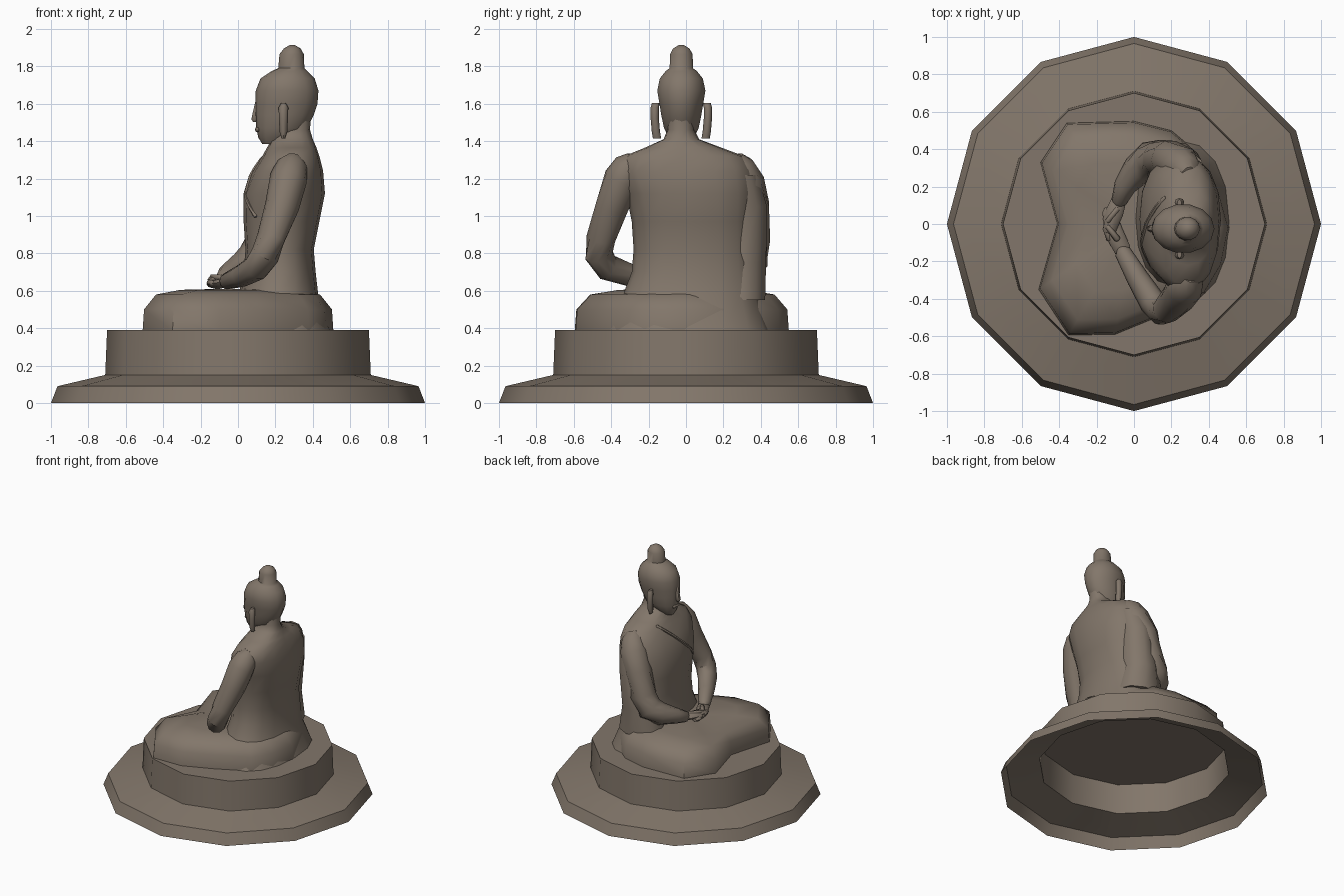
import bpy, bmesh, math
from mathutils import Vector
from mathutils.bvhtree import BVHTree

stone = bpy.data.materials.new("brown stone")
stone.diffuse_color = (0.225, 0.183, 0.145, 1)


def loft(name, rings, cap_start=True, cap_end=True, angle=50):
    """Skin a list of equal-length point rings."""
    bm = bmesh.new()
    rows = [[bm.verts.new(p) for p in ring] for ring in rings]
    n = len(rows[0])
    for a, b in zip(rows, rows[1:]):
        for i in range(n):
            j = (i + 1) % n
            bm.faces.new((a[i], a[j], b[j], b[i]))
    if cap_start:
        bm.faces.new(rows[0][::-1])
    if cap_end:
        bm.faces.new(rows[-1])
    bmesh.ops.recalc_face_normals(bm, faces=bm.faces)
    me = bpy.data.meshes.new(name)
    bm.to_mesh(me)
    bm.free()
    for p in me.polygons:
        p.use_smooth = True
    me.set_sharp_from_angle(angle=math.radians(angle))
    me.materials.append(stone)
    ob = bpy.data.objects.new(name, me)
    bpy.context.scene.collection.objects.link(ob)
    return ob


def oval(z, x0, x1, y0, y1, n=16, power=1.0):
    """Horizontal oval ring filling the given x and y limits."""
    pts = []
    for i in range(n):
        a = 2 * math.pi * i / n
        c, s = math.cos(a), math.sin(a)
        c = math.copysign(abs(c) ** power, c)
        s = math.copysign(abs(s) ** power, s)
        pts.append(((x0 + x1) / 2 + c * (x1 - x0) / 2,
                    (y0 + y1) / 2 + s * (y1 - y0) / 2, z))
    return pts


def limb(name, path, n=10, flat=1.0):
    """Tube with rounded ends through (x, y, z, radius) points."""
    pts = [Vector(p[:3]) for p in path]
    rad = [p[3] for p in path]
    d0 = (pts[1] - pts[0]).normalized()
    d1 = (pts[-1] - pts[-2]).normalized()
    pts = [pts[0] - d0 * rad[0] * 0.6] + pts + [pts[-1] + d1 * rad[-1] * 0.6]
    rad = [rad[0] * 0.5] + rad + [rad[-1] * 0.5]
    rings = []
    for k, (p, r) in enumerate(zip(pts, rad)):
        d = pts[min(k + 1, len(pts) - 1)] - pts[max(k - 1, 0)]
        side = d.cross(Vector((0, 0, 1)))
        if side.length < 1e-4:
            side = Vector((0, 1, 0))
        side.normalize()
        up = side.cross(d).normalized()
        rings.append([p + side * r * math.cos(t) + up * r * flat * math.sin(t)
                      for t in (2 * math.pi * i / n for i in range(n))])
    return loft(name, rings)


# Twelve-sided flared pedestal, open underneath
loft("pedestal", [oval(z, -r, r, -r, r, 12) for r, z in
                  ((1, 0), (0.965, 0.09), (0.71, 0.15), (0.70, 0.39))],
     cap_start=False)

# Crossed legs: one outline, drawn in towards the top
outline = [(-0.5, 0.33), (-0.36, 0.54), (0, 0.55), (0.2, 0.5), (0.33, 0.39),
           (0.45, 0.2), (0.51, -0.02), (0.47, -0.22), (0.38, -0.37),
           (0.12, -0.5), (-0.1, -0.59), (-0.35, -0.595), (-0.51, -0.35),
           (-0.41, 0)]
levels = ((1, 0.385), (0.985, 0.5), (0.86, 0.58), (0.6, 0.605), (0.2, 0.61))
loft("crossed_legs", [[(x * s, y * s, z - (0.03 if x == -0.41 and 0.3 < s < 0.9 else 0))
                       for x, y in outline] for s, z in levels])

# Robed torso from the spreading hem up to the neck
torso = loft("torso", [oval(*r, power=0.88) for r in (
    (0.385, -0.05, 0.51, -0.43, 0.45),
    (0.57, 0.0, 0.43, -0.34, 0.39),
    (0.70, 0.03, 0.415, -0.29, 0.37),
    (0.82, 0.04, 0.405, -0.28, 0.36),
    (0.97, 0.03, 0.435, -0.29, 0.36),
    (1.12, 0.03, 0.465, -0.32, 0.37),
    (1.24, 0.08, 0.455, -0.36, 0.36),
    (1.32, 0.13, 0.435, -0.33, 0.31),
    (1.365, 0.155, 0.42, -0.22, 0.19),
    (1.41, 0.18, 0.40, -0.12, 0.07),
    (1.46, 0.19, 0.385, -0.10, 0.045),
    (1.54, 0.19, 0.39, -0.10, 0.045))])

# Thin robe edge running diagonally across the chest
tree = BVHTree.FromPolygons([v.co for v in torso.data.vertices],
                            [p.vertices for p in torso.data.polygons])
edge = []
for i in range(9):
    t = i / 8
    hit = tree.ray_cast(Vector((-1, 0.14 - 0.36 * t, 1.34 - 0.34 * t)), Vector((1, 0, 0)))[0]
    if hit:
        edge.append((*hit, 0.012))
limb("robe_edge", edge, 6)

# Bare arm on one side, bent at the elbow
limb("bare_arm", [(0.29, -0.30, 1.27, 0.085), (0.27, -0.34, 1.2, 0.1),
                  (0.235, -0.395, 1.05, 0.092), (0.175, -0.455, 0.88, 0.078),
                  (0.145, -0.465, 0.79, 0.077), (0.1, -0.42, 0.725, 0.072),
                  (0.02, -0.29, 0.68, 0.06), (-0.06, -0.15, 0.65, 0.045)])

# Sleeved arm on the other side
limb("sleeved_arm", [(0.28, 0.28, 1.27, 0.085), (0.25, 0.31, 1.18, 0.11),
                     (0.19, 0.345, 1.05, 0.105), (0.14, 0.35, 0.87, 0.1),
                     (0.09, 0.345, 0.77, 0.1), (0.02, 0.29, 0.72, 0.085),
                     (-0.05, 0.2, 0.69, 0.06), (-0.08, 0.12, 0.66, 0.042)])

# Sleeve cloth hanging to the lap
loft("sleeve_drape", [oval(0.55, 0.0, 0.38, 0.15, 0.43, 10),
                      oval(0.75, 0.05, 0.34, 0.15, 0.435, 10),
                      oval(1.05, 0.12, 0.36, 0.15, 0.44, 10),
                      oval(1.22, 0.18, 0.38, 0.15, 0.39, 10)])

# Hands resting in the lap, with fingers and thumbs
limb("lower_hand", [(-0.06, -0.14, 0.645, 0.045), (-0.11, -0.04, 0.635, 0.05),
                    (-0.135, 0.07, 0.635, 0.035)], 8, 0.55)
limb("upper_hand", [(-0.08, 0.13, 0.66, 0.04), (-0.105, 0.06, 0.655, 0.048),
                    (-0.13, -0.03, 0.66, 0.035)], 8, 0.55)
for k, side in enumerate((-1, 1)):
    limb(f"finger_{k}", [(-0.13, side * 0.08, 0.64, 0.018),
                         (-0.152, side * 0.02, 0.645, 0.017)], 6)
    limb(f"thumb_{k}", [(-0.09, side * 0.08, 0.67, 0.018),
                        (-0.14, side * 0.015, 0.675, 0.014)], 6)

# Head with topknot, axis slightly off centre
HY = -0.025
loft("head", [oval(z, a, b, HY - w, HY + w, 14) for z, a, b, w in (
    (1.385, 0.13, 0.24, 0.04), (1.42, 0.108, 0.32, 0.07),
    (1.47, 0.098, 0.37, 0.095), (1.54, 0.092, 0.405, 0.11),
    (1.60, 0.092, 0.425, 0.12), (1.67, 0.095, 0.43, 0.132),
    (1.735, 0.12, 0.41, 0.118), (1.775, 0.18, 0.37, 0.085),
    (1.79, 0.215, 0.355, 0.064), (1.865, 0.222, 0.352, 0.062),
    (1.895, 0.245, 0.335, 0.045), (1.913, 0.275, 0.305, 0.015))])

# Nose and lips
limb("nose", [(0.105, HY, 1.61, 0.014), (0.094, HY, 1.55, 0.018),
              (0.09, HY, 1.515, 0.021)], 6)
limb("lips", [(0.112, HY - 0.03, 1.462, 0.012), (0.104, HY, 1.462, 0.015),
              (0.112, HY + 0.03, 1.462, 0.012)], 6)

# Long ears, splayed outwards
for name, s in (("left_ear", 1), ("right_ear", -1)):
    loft(name, [oval(z, 0.243 - w, 0.243 + w, HY + s * y - 0.022, HY + s * y + 0.022, 8)
                for z, w, y in ((1.605, 0.012, 0.135), (1.58, 0.026, 0.142),
                                (1.52, 0.024, 0.142), (1.45, 0.021, 0.136),
                                (1.415, 0.01, 0.13))])
